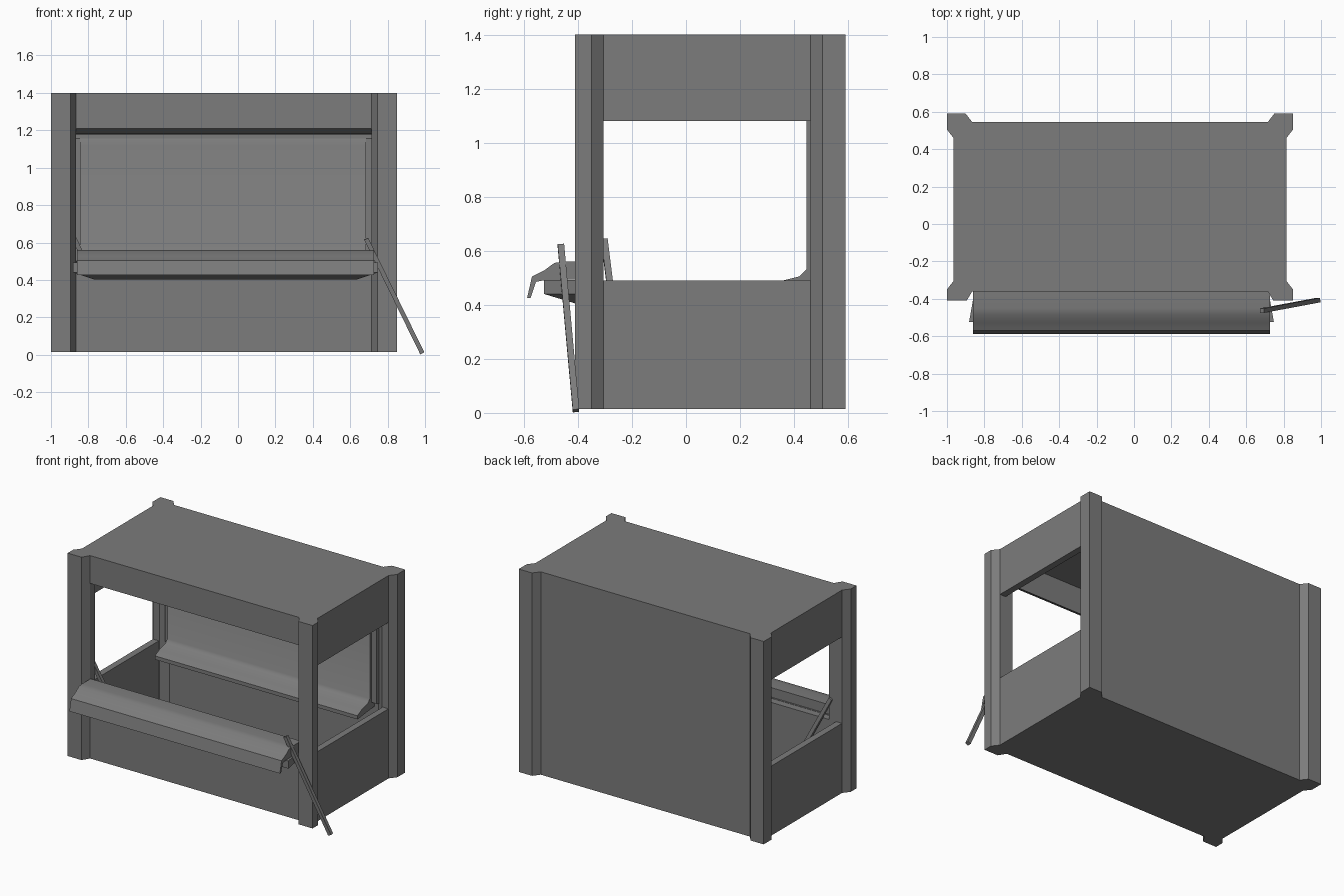
import bpy, bmesh, math
from mathutils import Vector

cube = bpy.data.objects.get("Cube")
if cube:
    bpy.data.objects.remove(cube, do_unlink=True)

CX = -0.075            # middle of the booth in x
BASE, TOP = 0.015, 1.4

grey = bpy.data.materials.new("plain grey")
grey.use_nodes = True
grey.diffuse_color = (0.2, 0.2, 0.2, 1)
bsdf = next(n for n in grey.node_tree.nodes if n.type == 'BSDF_PRINCIPLED')
bsdf.inputs["Base Color"].default_value = grey.diffuse_color


def finish(name, bm, smooth=None):
    bmesh.ops.recalc_face_normals(bm, faces=bm.faces)
    mesh = bpy.data.meshes.new(name)
    bm.to_mesh(mesh)
    bm.free()
    mesh.materials.append(grey)
    obj = bpy.data.objects.new(name, mesh)
    bpy.context.collection.objects.link(obj)
    if smooth:
        bpy.ops.object.select_all(action='DESELECT')
        obj.select_set(True)
        bpy.context.view_layer.objects.active = obj
        bpy.ops.object.shade_smooth_by_angle(angle=math.radians(smooth))
    return obj


def loft(name, rings, smooth=None):
    """Skin a stack of matching rings of points and cap both ends."""
    bm = bmesh.new()
    loops = [[bm.verts.new(p) for p in ring] for ring in rings]
    n = len(loops[0])
    for a, b in zip(loops, loops[1:]):
        for i in range(n):
            bm.faces.new((a[i], a[(i + 1) % n], b[(i + 1) % n], b[i]))
    bm.faces.new(loops[0])
    bm.faces.new(loops[-1])
    return finish(name, bm, smooth)


def box(name, x, y, z):
    plan = [(x[0], y[0]), (x[1], y[0]), (x[1], y[1]), (x[0], y[1])]
    return loft(name, [[(px, py, h) for px, py in plan] for h in z])


def extrude_x(name, profile, x, smooth=None):
    return loft(name, [[(px, y, z) for y, z in profile] for px in x], smooth)


def strut(name, a, b, r=0.012):
    a, b = Vector(a), Vector(b)
    side = (b - a).cross(Vector((0, 1, 0))).normalized() * r
    up = (b - a).cross(side).normalized() * r
    return loft(name, [[p + side + up, p - side + up, p - side - up, p + side - up]
                       for p in (a, b)])


# Corner posts with chamfered shoulders
front_plan = [(0.89, -0.305), (0.925, -0.35), (0.925, -0.41),
              (0.82, -0.41), (0.79, -0.36), (0.79, -0.305)]
back_plan = [(0.89, 0.46), (0.925, 0.505), (0.925, 0.59),
             (0.825, 0.59), (0.79, 0.545), (0.79, 0.495), (0.84, 0.46)]
for side, label in ((1, "left"), (-1, "right")):
    for end, plan in (("front", front_plan), ("back", back_plan)):
        loft(f"{end}_{label}_post",
             [[(CX + side * x, y, z) for x, y in plan] for z in (BASE, TOP)])
    # Side walls below and above the window
    xs = sorted((CX + side * 0.845, CX + side * 0.89))
    box(f"{label}_lower_wall", xs, (-0.31, 0.47), (BASE, 0.49))
    box(f"{label}_upper_wall", xs, (-0.31, 0.47), (1.08, TOP))

# Floor, roof, back and front
inner = (CX - 0.88, CX + 0.88)
bay = (CX - 0.80, CX + 0.80)
box("floor", inner, (-0.355, 0.54), (BASE, 0.05))
box("roof", inner, (-0.355, 0.54), (1.36, TOP))
box("back_wall", bay, (0.495, 0.545), (BASE, TOP))
box("front_wall", bay, (-0.36, -0.305), (BASE, 0.49))
extrude_x("front_header", [(-0.36, TOP), (-0.36, 1.21), (-0.305, 1.18), (-0.305, TOP)], bay)

# Back board with a sloping foot
extrude_x("back_board_frame", [(0.50, 1.18), (0.46, 1.155), (0.46, 0.50), (0.50, 0.48)], bay)
extrude_x("back_board", [(0.46, 1.155), (0.445, 1.12), (0.445, 0.53), (0.42, 0.505),
                         (0.36, 0.49), (0.31, 0.465), (0.31, 0.44), (0.50, 0.46)],
          (-0.845, 0.685), 50)

# Serving shelf with a drooping front lip
SX = -0.067
extrude_x("serving_shelf", [(-0.36, 0.56), (-0.45, 0.56), (-0.487, 0.555), (-0.525, 0.527),
                            (-0.57, 0.505), (-0.588, 0.425), (-0.575, 0.425),
                            (-0.555, 0.485), (-0.53, 0.49), (-0.36, 0.495)],
          (SX - 0.795, SX + 0.795), 40)


# Tapered tray under the shelf
def tray_ring(back, front, y, z):
    return [(SX - back, -0.355, z), (SX - front, y, z),
            (SX + front, y, z), (SX + back, -0.355, z)]


loft("shelf_tray", [tray_ring(0.785, 0.815, -0.525, 0.492),
                    tray_ring(0.785, 0.815, -0.525, 0.44),
                    tray_ring(0.70, 0.70, -0.40, 0.402)])

# Loose leaning struts
strut("left_strut", (0.685, -0.463, 0.62), (0.985, -0.407, 0.008))
strut("right_strut", (-0.885, -0.302, 0.64), (-0.60, -0.23, 0.06))
